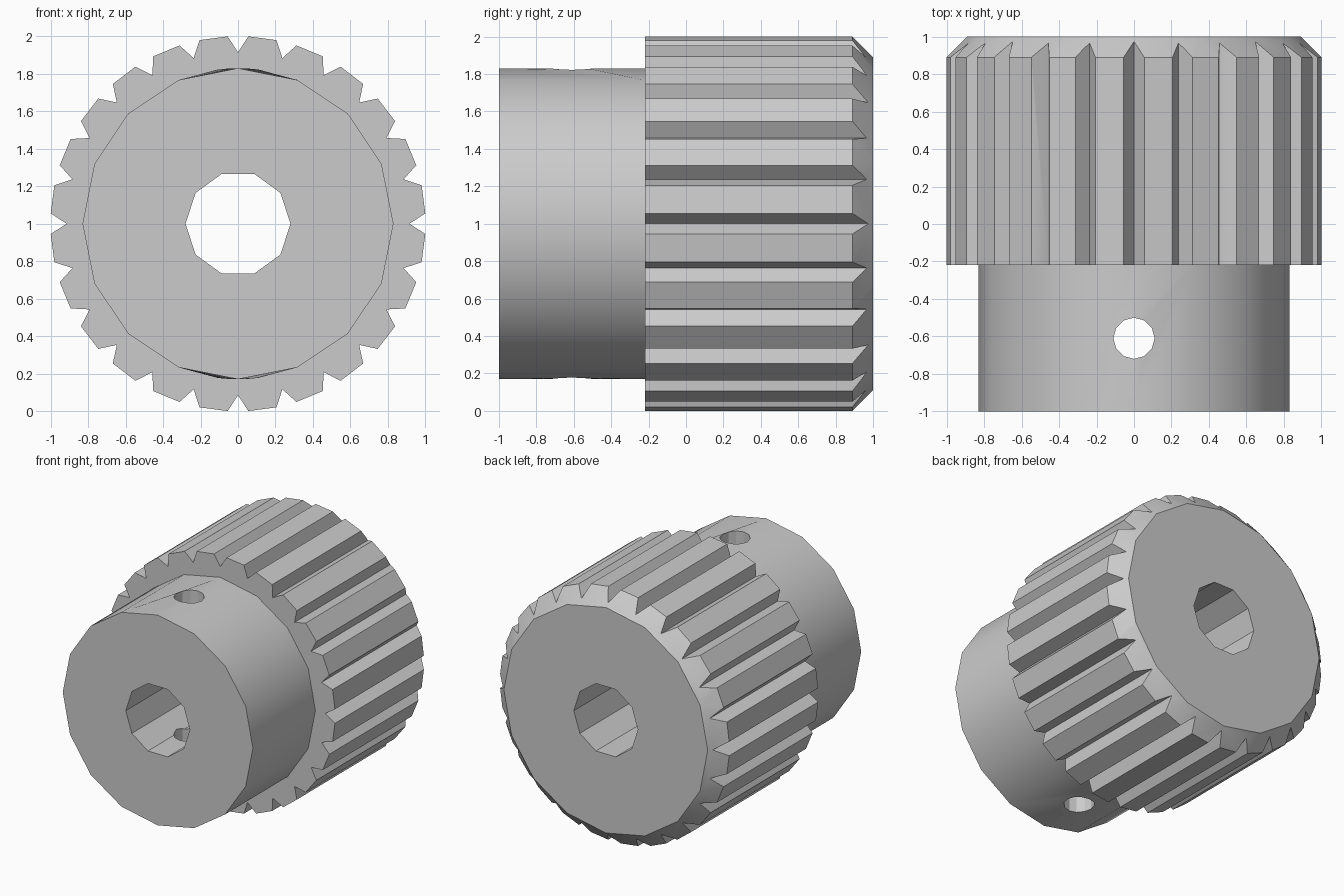
import bpy
import bmesh
from math import sin, cos, hypot, radians, pi
from mathutils import Vector

cube = bpy.data.objects.get("Cube")
if cube:
    bpy.data.objects.remove(cube, do_unlink=True)

TEETH = 24
TIP_R, ROOT_R = 1.0015, 0.915
GAP = radians(3.15)            # half the angle of a tooth gap at the tip
HUB_R, HOLE_Y, HOLE_R = 0.83, -0.61, 0.11
FRONT, STEP, BEVEL, BACK = -1.0, -0.22, 0.89, 1.0
AXIS_Z = 1.0

steel = bpy.data.materials.new("grey_steel")
steel.use_nodes = True
GREY = (0.6, 0.6, 0.6, 1)
steel.diffuse_color = GREY
steel.node_tree.nodes["Principled BSDF"].inputs["Base Color"].default_value = GREY


def ring(radius, angles):
    return [(radius * cos(a), radius * sin(a)) for a in angles]


def regular(radius, sides):
    return ring(radius, [2 * pi * i / sides for i in range(sides)])


def along_y(u, v, t):
    return Vector((u, t, AXIS_Z + v))


def along_z(u, v, t):
    return Vector((u, HOLE_Y + v, t))


def make_object(name, bm):
    bmesh.ops.recalc_face_normals(bm, faces=bm.faces)
    mesh = bpy.data.meshes.new(name)
    bm.to_mesh(mesh)
    bm.free()
    mesh.materials.append(steel)
    obj = bpy.data.objects.new(name, mesh)
    bpy.context.collection.objects.link(obj)
    return obj


def add_prism(bm, profile, start, end, place=along_y):
    a = [bm.verts.new(place(u, v, start)) for u, v in profile]
    b = [bm.verts.new(place(u, v, end)) for u, v in profile]
    bm.faces.new(a)
    bm.faces.new(b[::-1])
    for i in range(len(a)):
        j = (i + 1) % len(a)
        bm.faces.new((a[i], b[i], b[j], a[j]))


def prism(name, profile, start, end, place=along_y):
    bm = bmesh.new()
    add_prism(bm, profile, start, end, place)
    return make_object(name, bm)


def combine(target, tool, operation):
    mod = target.modifiers.new(operation.lower(), 'BOOLEAN')
    mod.operation, mod.solver, mod.object = operation, 'EXACT', tool
    bpy.context.view_layer.objects.active = target
    bpy.ops.object.modifier_apply(modifier=mod.name)
    bpy.data.objects.remove(tool, do_unlink=True)


# Gear blank: tooth corners lofted to a sixteen-sided back face
pitch = 2 * pi / TEETH
corners = [i * pitch + s * GAP for i in range(TEETH) for s in (-1, 1)]
bm = bmesh.new()
for profile, y in ((ring(TIP_R, corners), STEP), (ring(TIP_R, corners), BEVEL),
                   (regular(0.89, 16), BACK)):
    for u, v in profile:
        bm.verts.new(along_y(u, v, y))
bmesh.ops.convex_hull(bm, input=bm.verts)
bmesh.ops.dissolve_limit(bm, angle_limit=radians(0.2), verts=bm.verts, edges=bm.edges)
gear = make_object("pinion_gear", bm)

# V-shaped gaps between the teeth
bm = bmesh.new()
reach = 1.1
depth = TIP_R * cos(GAP) - ROOT_R
half = TIP_R * sin(GAP) * (reach - ROOT_R) / depth
for i in range(TEETH):
    c, s = cos(i * pitch), sin(i * pitch)
    vee = [(ROOT_R, 0), (reach, half), (reach, -half)]
    add_prism(bm, [(r * c - w * s, r * s + w * c) for r, w in vee], STEP - 0.1, BACK + 0.1)
combine(gear, make_object("gap_cutter", bm), 'DIFFERENCE')

# Hub, shaft bore and set-screw hole
combine(gear, prism("hub", regular(HUB_R, 16), FRONT, 0), 'UNION')
combine(gear, prism("bore_cutter", regular(0.28, 10), FRONT - 0.1, BACK + 0.1), 'DIFFERENCE')
combine(gear, prism("hole_cutter", regular(HOLE_R, 12), -0.2, 2.2, along_z), 'DIFFERENCE')

# Lift the screw hole rim onto the true round of the hub
for v in gear.data.vertices:
    x, z = v.co.x, v.co.z - AXIS_Z
    r = hypot(x, z)
    if r > 0.7 and abs(v.co.y - HOLE_Y) < HOLE_R + 0.02:
        v.co.z = AXIS_Z + (1 if z > 0 else -1) * (HUB_R ** 2 - x * x) ** 0.5

# Smooth hub and bevel, crisp teeth and bore
bpy.ops.object.select_all(action='DESELECT')
gear.select_set(True)
bpy.context.view_layer.objects.active = gear
bpy.ops.object.shade_smooth_by_angle(angle=radians(29))
